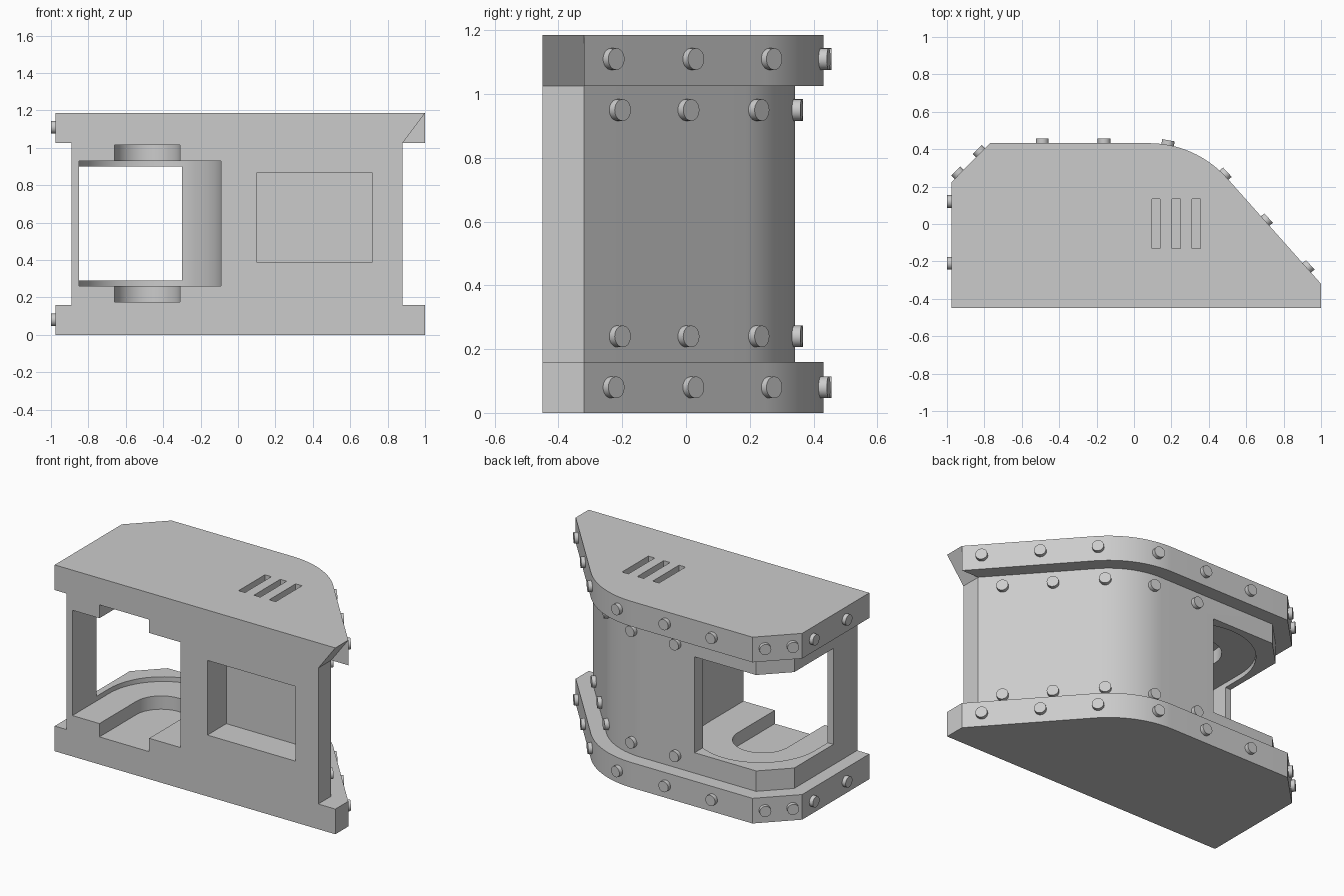
import bpy, bmesh, math
from mathutils import Matrix, Vector

cube = bpy.data.objects.get("Cube")
if cube:
    bpy.data.objects.remove(cube, do_unlink=True)

grey = bpy.data.materials.new("plain grey")
grey.use_nodes = True
colour = (0.6, 0.6, 0.6, 1)
grey.diffuse_color = colour
for node in grey.node_tree.nodes:
    if node.type == "BSDF_PRINCIPLED":
        node.inputs["Base Color"].default_value = colour


def make_object(name, bm):
    bmesh.ops.recalc_face_normals(bm, faces=bm.faces)
    mesh = bpy.data.meshes.new(name)
    bm.to_mesh(mesh)
    bm.free()
    mesh.materials.append(grey)
    obj = bpy.data.objects.new(name, mesh)
    bpy.context.collection.objects.link(obj)
    return obj


def prism(name, outline, low, high, axis="z"):
    """Extrude an outline: (x, y) along z, or (x, z) along y."""
    def place(p, h):
        return (p[0], p[1], h) if axis == "z" else (p[0], h, p[1])
    bm = bmesh.new()
    base = bm.faces.new([bm.verts.new(place(p, low)) for p in outline])
    moved = bmesh.ops.extrude_face_region(bm, geom=[base])["geom"]
    step = Vector(place((0, 0), high - low))
    bmesh.ops.translate(bm, vec=step, verts=[v for v in moved if isinstance(v, bmesh.types.BMVert)])
    return make_object(name, bm)


def rect(x0, x1, y0, y1):
    return [(x0, y0), (x1, y0), (x1, y1), (x0, y1)]


def arc(cx, cy, r, start, end, steps):
    angles = [math.radians(start + (end - start) * i / steps) for i in range(steps + 1)]
    return [(cx + r * math.cos(a), cy + r * math.sin(a)) for a in angles]


def select(obj):
    bpy.ops.object.select_all(action="DESELECT")
    obj.select_set(True)
    bpy.context.view_layer.objects.active = obj


def cut(obj, cutter):
    cutter.hide_render = True
    mod = obj.modifiers.new("cut", "BOOLEAN")
    mod.operation = "DIFFERENCE"
    mod.solver = "EXACT"
    mod.object = cutter
    select(obj)
    bpy.ops.object.modifier_apply(modifier=mod.name)
    bpy.data.objects.remove(cutter, do_unlink=True)


# Plan outlines: rounded shoulder, raked right wall, chamfered left corner
FRONT = -0.45
SHOULDER = (0.08, -0.128)


def plan(right, right_y, radius, left, chamfer_x, chamfer_y):
    return ([(left, FRONT), (right, FRONT), (right, right_y)]
            + arc(*SHOULDER, radius, 41.8, 90, 16)
            + [(chamfer_x, SHOULDER[1] + radius), (left, chamfer_y)])


flange_plan = plan(1.0, -0.32, 0.56, -0.975, -0.77, 0.225)
body_plan = plan(0.88, -0.32, 0.47, -0.89, -0.733, 0.183)
body = prism("housing_body", body_plan, 0.16, 1.025)
bottom = prism("bottom_flange", flange_plan, 0, 0.16)
top = prism("top_flange", flange_plan, 1.025, 1.185)


# Round-backed chamber with a narrower groove in its floor and ceiling
def bay(cx, r):
    return [(cx - r, -0.6), (cx + r, -0.6)] + arc(cx, -0.08, r, 0, 180, 32)


cut(body, prism("chamber_cutter", bay(-0.47, 0.38), 0.26, 0.93))
cut(body, prism("groove_cutter", bay(-0.485, 0.175), 0.175, 1.015))

# Opening that wraps the back left corner
cut(body, prism("corner_opening_cutter", rect(-1.2, -0.3, -0.21, 0.7), 0.29, 0.9))

# Blind front window
cut(body, prism("window_cutter", rect(0.1, 0.72, 0.39, 0.865), -0.6, -0.26, "y"))

# Vent slots in the roof
for i in range(3):
    x = 0.095 + 0.108 * i
    cut(top, prism("slot_cutter", rect(x, x + 0.045, -0.13, 0.135), 1.135, 1.3))

# Undercut on the front right roof corner
cut(top, prism("undercut_cutter", [(0.88, 1.025), (1.0, 1.185), (1.1, 1.185), (1.1, 0.9), (0.88, 0.9)],
               -0.6, -0.32, "y"))


# Bolt heads: position on the wall and outward direction in degrees
def bolt(name, x, y, z, angle):
    bm = bmesh.new()
    bmesh.ops.create_cone(bm, cap_ends=True, segments=24, radius1=0.034, radius2=0.034, depth=0.05)
    turn = Matrix.Rotation(math.radians(angle), 4, "Z") @ Matrix.Rotation(math.pi / 2, 4, "Y")
    bm.transform(Matrix.Translation((x, y, z)) @ turn)
    return make_object(name, bm)


flange_bolts = [(-0.975, -0.21, 180), (-0.975, 0.12, 180), (-0.935, 0.265, 135), (-0.82, 0.38, 135),
                (-0.49, 0.432, 90), (-0.16, 0.432, 90), (0.18, 0.423, 80),
                (0.481, 0.26, 43), (0.701, 0.015, 41.8), (0.924, -0.235, 41.8)]
body_bolts = [(-0.17, 0.342, 90), (0.14, 0.338, 83),
              (0.396, 0.22, 47), (0.595, 0, 41.8), (0.787, -0.215, 41.8)]
parts = [body, bottom, top]
for label, spots, heights in (("flange_bolt", flange_bolts, (0.08, 1.11)),
                              ("body_bolt", body_bolts, (0.24, 0.95))):
    for z in heights:
        for x, y, angle in spots:
            parts.append(bolt(label, x, y, z, angle))

for part in parts:
    select(part)
    bpy.ops.object.shade_smooth_by_angle(angle=math.radians(30))
